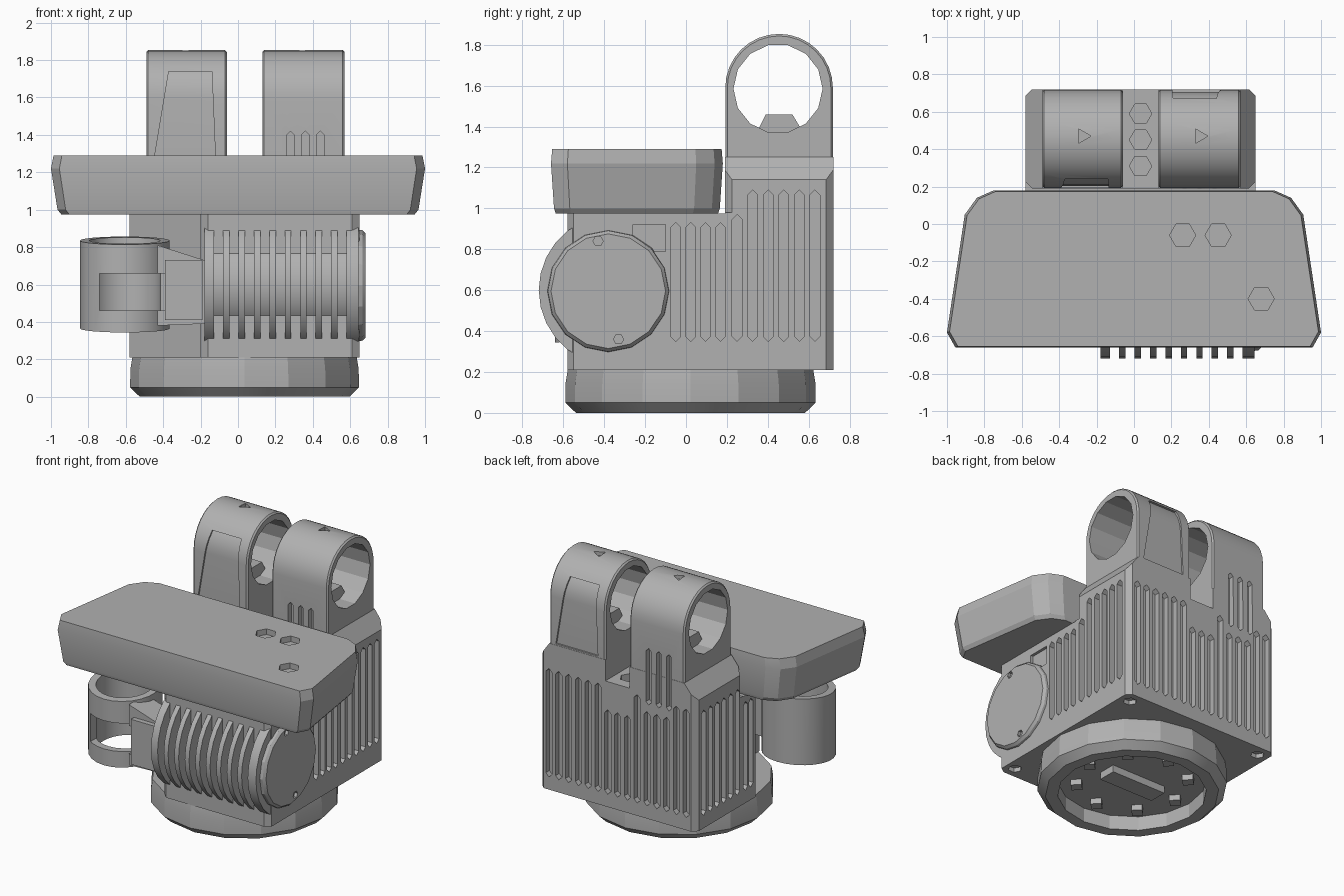
import bpy, bmesh, math

if "Cube" in bpy.data.objects:
    bpy.data.objects.remove(bpy.data.objects["Cube"])

GREY = (0.44, 0.44, 0.44, 1)
mat = bpy.data.materials.new("plain grey")
mat.use_nodes = True
mat.diffuse_color = GREY
mat.node_tree.nodes["Principled BSDF"].inputs["Base Color"].default_value = GREY

PLACE = {"x": lambda u, v, d: (d, u, v),
         "y": lambda u, v, d: (u, d, v),
         "z": lambda u, v, d: (u, v, d)}


def make(name, prisms):
    """Mesh of prisms; each is (outline, axis, start, end)."""
    bm = bmesh.new()
    for pts, axis, a, b in prisms:
        loft(bm, [(pts, a), (pts, b)], axis)
    return finish(name, bm)


def loft(bm, layers, axis="z"):
    rings = [[bm.verts.new(PLACE[axis](u, v, d)) for u, v in pts] for pts, d in layers]
    bm.faces.new(rings[0])
    bm.faces.new(rings[-1])
    for lo, hi in zip(rings, rings[1:]):
        for i in range(len(lo)):
            j = (i + 1) % len(lo)
            bm.faces.new((lo[i], lo[j], hi[j], hi[i]))


def finish(name, bm):
    bmesh.ops.recalc_face_normals(bm, faces=bm.faces)
    mesh = bpy.data.meshes.new(name)
    bm.to_mesh(mesh)
    bm.free()
    mesh.materials.append(mat)
    obj = bpy.data.objects.new(name, mesh)
    bpy.context.collection.objects.link(obj)
    return obj


def circle(u, v, r, n):
    return [(u + r * math.cos(math.tau * i / n), v + r * math.sin(math.tau * i / n))
            for i in range(n)]


def rect(u0, u1, v0, v1):
    return [(u0, v0), (u1, v0), (u1, v1), (u0, v1)]


def slot(u, z0, z1, w=0.024):
    """Upright slot outline with pointed ends."""
    return [(u - w, z0 + w), (u, z0), (u + w, z0 + w),
            (u + w, z1 - w), (u, z1), (u - w, z1 - w)]


def apply(obj, kind, **settings):
    mod = obj.modifiers.new(kind, kind)
    for key, value in settings.items():
        setattr(mod, key, value)
    bpy.context.view_layer.objects.active = obj
    bpy.ops.object.modifier_apply(modifier=mod.name)


def cut(obj, prisms, spare=()):
    """Cut prisms out of obj, leaving whatever lies inside the spare prisms."""
    cutter = make("cutter", prisms)
    cutter.hide_render = True
    if spare:
        cut(cutter, spare)
    apply(obj, "BOOLEAN", operation="DIFFERENCE", solver="EXACT", object=cutter)
    bpy.data.objects.remove(cutter)


def turned(prism):
    """The same y-axis prism turned half way round the body's upright axis."""
    pts, axis, a, b = prism
    return ([(0.07 - u, z) for u, z in pts], axis, 0.91 - b, 0.91 - a)


# Round hollow base
bm = bmesh.new()
ring = lambda r: circle(0.035, 0.022, r, 16)
loft(bm, [(ring(0.56), 0), (ring(0.612), 0.05), (ring(0.61), 0.15), (ring(0.6), 0.21)])
base = finish("base", bm)
cut(base, [(ring(0.48), "z", -0.1, 0.1)])
studs = [(circle(0.035 + 0.36 * math.cos(a), 0.025 + 0.36 * math.sin(a), 0.05, 4), "z", 0.06, 0.11)
         for a in [math.tau * i / 8 for i in range(8)]]
make("base_studs", studs + [(rect(-0.18, 0.25, -0.04, 0.09), "z", 0.05, 0.11)])

# Front body with a cut away corner
body = make("front_body", [([(-0.58, 0.19), (-0.58, 0.05), (-0.2, -0.25), (-0.2, -0.54),
                             (-0.16, -0.58), (0.61, -0.58), (0.65, -0.55), (0.65, 0.19)],
                            "z", 0.21, 0.975)])
cut(body, [(slot(-0.05 + 0.073 * i, 0.35, 0.93), "x", 0.61, 0.8) for i in range(4)])
cut(body, [(slot(y, 0.3, 0.93), "x", -0.8, -0.54) for y in (0.1, 0.16)])
cut(body, [(rect(-0.26, -0.1, 0.79, 0.92), "x", 0.63, 0.8)])
cut(body, [(circle(0.58, -0.5, 0.045, 6), "z", 0.1, 0.24)])

# Rear block with shoulders and a notch between the towers
shoulders = [(-0.58, 0.21), (0.65, 0.21), (0.65, 1.14), (0.57, 1.25), (0.13, 1.25), (0.13, 1.1),
             (-0.06, 1.1), (-0.06, 1.25), (-0.49, 1.25), (-0.58, 1.14)]
rear = make("rear_block", [(shoulders, "y", 0.19, 0.72)])
corners = []
for x in (-0.58, 0.65):
    for y, low in ((0.19, 0.98), (0.72, 0.1)):
        corners.append((circle(x, y, 0.035, 4), "z", low, 1.3))
cut(rear, corners)
tall = [(slot(0.28 + 0.08 * i, 1.02, 1.42, 0.02), "y", 0.1, 0.23) for i in range(3)]
side_slots = []
for i in range(6):
    y = 0.25 + 0.076 * i
    side_slots.append((slot(y, 0.35, 1.09 if i else 0.97), "x", 0.61, 0.8))
    side_slots.append((slot(y, 0.3, 1.05), "x", -0.8, -0.54))
back_slots = []
for i in range(15):
    x = -0.505 + 0.077 * i
    high = 0.9 if abs(x - 0.035) < 0.1 else 1.07
    if -0.41 < x < -0.17:
        high = 0.97
    back_slots.append((slot(x, 0.3, high), "y", 0.68, 0.9))
cut(rear, side_slots)
cut(rear, back_slots)
cut(rear, tall + [turned(p) for p in tall])
cut(rear, [(circle(0.035, y, 0.06, 6), "z", 1.03, 1.3) for y in (0.31, 0.45, 0.59)])
cut(rear, [(circle(x, 0.64, 0.045, 6), "z", 0.1, 0.24) for x in (0.57, -0.5)])


def arch(r):
    """Side outline of a tower: straight legs under a half circle."""
    return [(0.455 - r, 1.24), (0.455 + r, 1.24)] + [
        (0.455 + r * math.cos(math.pi * i / 16), 1.59 + r * math.sin(math.pi * i / 16))
        for i in range(17)]


# Two hinge towers with bored eyes, sunk panels and slots
panel = ([(-0.45, 1.26), (-0.12, 1.26), (-0.14, 1.74), (-0.37, 1.74)], "y", 0.1, 0.4)
for side, x0, x1, sunk, slots in (("right", -0.49, -0.06, panel, [turned(p) for p in tall]),
                                  ("left", 0.13, 0.57, turned(panel), tall)):
    tower = make(side + "_tower", [(arch(0.263), "x", x0, x1)])
    apply(tower, "BEVEL", width=0.01, segments=1, limit_method="ANGLE", angle_limit=0.8)
    cut(tower, [sunk], [(arch(0.251), "x", -1, 1)])
    cut(tower, [(circle(0.45, 1.585, 0.218, 14), "x", x0 - 0.1, x1 + 0.1)])
    cut(tower, slots)
    mid = (x0 + x1) / 2
    cut(tower, [(circle(mid, 0.47, 0.045, 3), "z", 1.825, 1.9)])
    make(side + "_tower_key", [([(0.34, 1.36), (0.58, 1.36), (0.52, 1.46), (0.39, 1.46)],
                                "x", mid - 0.1, mid + 0.1)])

# Finned half drum bulging out of the front, between two end walls
DY, DZ = -0.35, 0.6


def bulge(r):
    return [(y, z) for y, z in circle(DY, DZ, r, 28) if y < DY + 0.01]


make("drum_core", [(bulge(0.285), "x", -0.17, 0.63)])
make("drum_end_walls", [(bulge(0.37), "x", -0.18, -0.128), (bulge(0.37), "x", 0.58, 0.645)])
make("drum_fins", [(bulge(0.37), "x", x - 0.017, x + 0.017)
                   for x in [-0.0625 + 0.0825 * i for i in range(8)]])

# Round cap on the drum's end
CY, CZ = -0.38, 0.595
bm = bmesh.new()
loft(bm, [(circle(CY, CZ, 0.3, 16), 0.63), (circle(CY, CZ, 0.295, 16), 0.665),
          (circle(CY, CZ, 0.28, 16), 0.682)], "x")
cap = finish("drum_cap", bm)
cut(cap, [(circle(-0.43, 0.84, 0.025, 6), "x", 0.66, 0.8),
          (circle(-0.33, 0.36, 0.025, 6), "x", 0.66, 0.8)])

# Open tube holder, leaning slightly forward, on the right of the drum
HX, HY = -0.605, -0.4
window = (rect(-0.74, -0.36, 0.46, 0.66), "y", -0.9, HY)
tube = make("holder_tube", [(circle(HX, HY, 0.24, 24), "z", -0.235, 0.235)])
cut(tube, [(circle(HX, HY, 0.19, 24), "z", -0.5, 0.5)])
for v in tube.data.vertices:
    v.co.z += 0.6 + (v.co.y - HY) * 0.09
cut(tube, [window])
arm = make("holder_arm", [([(-0.43, 0.38), (-0.18, 0.39), (-0.18, 0.73), (-0.43, 0.81)],
                           "y", -0.61, -0.42)])
cut(arm, [window])
make("holder_hinge", [(rect(-0.39, -0.19, 0.41, 0.73), "y", -0.645, -0.6)])

# Wide top plate with chamfered rims and screw holes
half = [(0.75, 0.18), (0.84, 0.14), (0.905, 0.05), (1, -0.58), (0.955, -0.66)]
outline = half + [(-x, y) for x, y in reversed(half)]


def inset(d):
    return [(x * (1 - d), -0.24 + (y + 0.24) * (1 - d)) for x, y in outline]


bm = bmesh.new()
loft(bm, [(inset(0.055), 0.975), (inset(0.035), 1.0), (inset(0), 1.22), (inset(0.014), 1.29)])
plate = finish("top_plate", bm)
cut(plate, [(circle(x, y, 0.07, 6), "z", 1.25, 1.4)
            for x, y in ((0.26, -0.06), (0.45, -0.06), (0.68, -0.4))])

# Smooth shading with sharp edges kept
for obj in bpy.context.collection.objects:
    obj.select_set(obj.type == "MESH")
bpy.ops.object.shade_smooth_by_angle(angle=math.radians(18))
